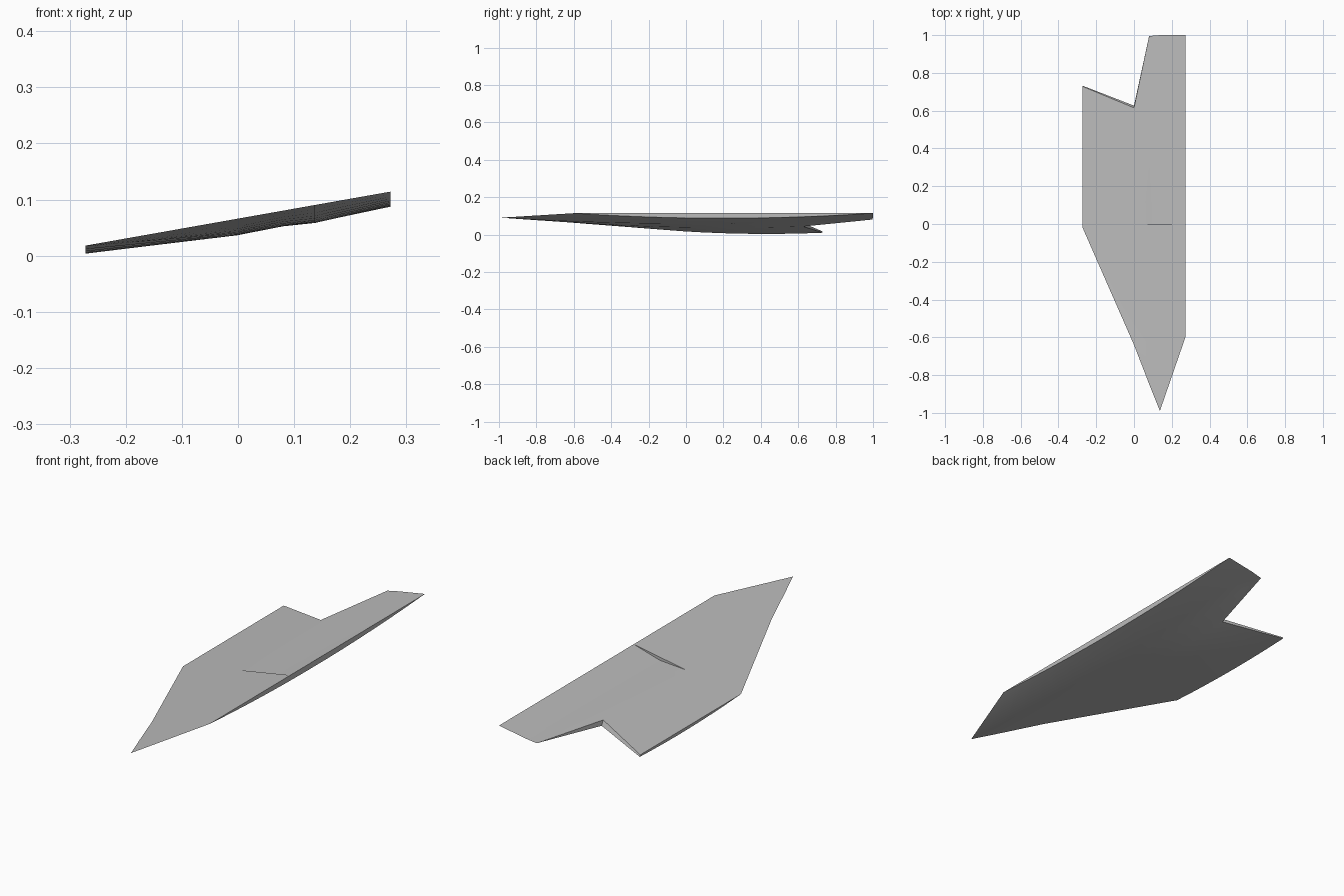
import bpy
import bmesh
import math

cube = bpy.data.objects.get("Cube")
if cube:
    bpy.data.objects.remove(cube)

mat = bpy.data.materials.new("plain grey")
mat.use_nodes = True
GREY = (0.5, 0.5, 0.5, 1)
mat.diffuse_color = GREY
mat.node_tree.nodes["Principled BSDF"].inputs["Base Color"].default_value = GREY

# Lengthwise ribs: x, front y, back y, belly depth, depth at back, groove depth
RIBS = [
    (-0.272, -0.02, 0.728, 0.010, 0.008, 0),
    (0, -0.64, 0.615, 0.016, 0.023, 0),
    (0.08, -0.847, 0.995, 0.028, 0, 0.009),
    (0.137, -0.99, 1.0, 0.032, 0, 0.015),
    (0.272, -0.6, 1.0, 0.027, 0, 0),
]
STEPS = 8


def plate_top(x):
    return 0.0661 + 0.177 * x


def rib_points(rib):
    """Front top row, back top row and underside row of one rib."""
    x, y0, y1, belly, tail, groove = rib
    z = plate_top(x)
    front = [y0 * (1 - i / STEPS) for i in range(STEPS + 1)]
    back = [y1 * i / STEPS for i in range(STEPS + 1)]
    front_top = [(x, y, z) for y in front]
    back_top = [(x, y, z - groove * (1 - y / y1)) for y in back]
    under = []
    for y in front + back[1:]:
        u = (y - y0) / (y1 - y0)
        depth = belly * 4 * u * (1 - u) + tail * u
        under.append((x, y + 0.5 * tail * u ** 8, z - depth))
    return front_top, back_top, under


bm = bmesh.new()
ribs = [[[bm.verts.new(p) for p in row] for row in rib_points(r)] for r in RIBS]


def skin(a, b, flip=False):
    for i in range(len(a) - 1):
        quad = [a[i], b[i], b[i + 1], a[i + 1]]
        bm.faces.new(quad[::-1] if flip else quad)


for left, right in zip(ribs, ribs[1:]):
    # Upper panels and underside
    for row in range(3):
        skin(left[row], right[row], flip=row == 2)
    # Step between the front and back panels
    bm.faces.new([left[0][-1], left[1][0], right[1][0], right[0][-1]])
    # Back edge
    bm.faces.new([left[1][-1], right[1][-1], right[2][-1], left[2][-1]])

# Long side walls
for rib, flip in ((ribs[0], False), (ribs[-1], True)):
    skin(rib[0] + rib[1][1:], rib[2], flip)

# Close the seams and drop collapsed faces
bmesh.ops.remove_doubles(bm, verts=bm.verts[:], dist=0.0002)
bmesh.ops.dissolve_degenerate(bm, edges=bm.edges[:], dist=0.0001)
bmesh.ops.recalc_face_normals(bm, faces=bm.faces[:])

mesh = bpy.data.meshes.new("shard_plate")
bm.to_mesh(mesh)
bm.free()
mesh.materials.append(mat)
plate = bpy.data.objects.new("shard_plate", mesh)
bpy.context.collection.objects.link(plate)

bpy.context.view_layer.objects.active = plate
plate.select_set(True)
bpy.ops.object.shade_smooth_by_angle(angle=math.radians(20))
